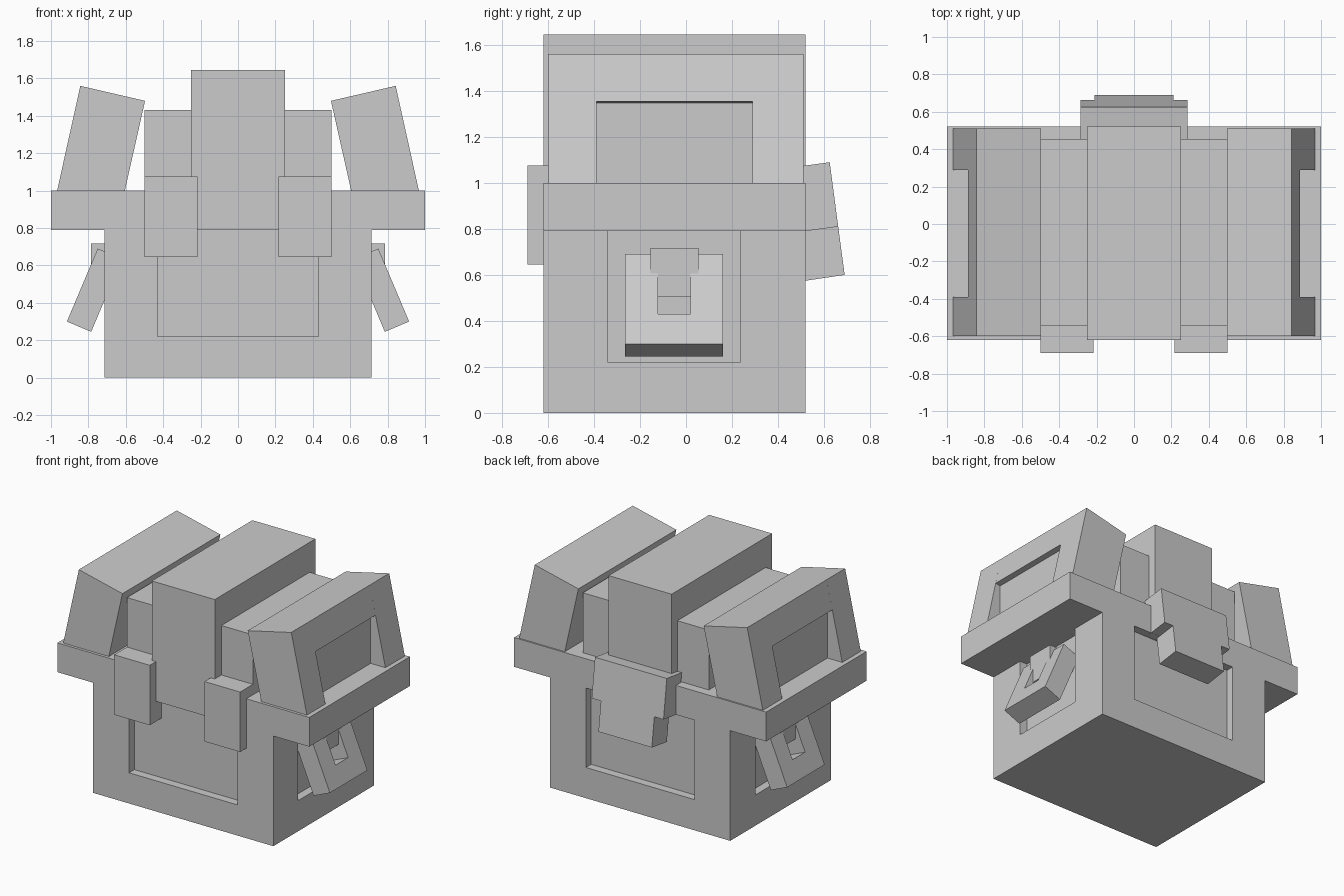
import bpy, bmesh

if "Cube" in bpy.data.objects:
    bpy.data.objects.remove(bpy.data.objects["Cube"])

grey = bpy.data.materials.new("plain_grey")
grey.diffuse_color = (0.6, 0.6, 0.6, 1)
grey.use_nodes = True
grey.node_tree.nodes["Principled BSDF"].inputs["Base Color"].default_value = grey.diffuse_color


def prisms(name, parts, axis="y"):
    """One object from extruded profiles; each part is (profile, start, end).
    Profiles are (x, z) pairs along y, or (y, z) pairs along x."""
    bm = bmesh.new()
    for pts, a, b in parts:
        ends = []
        for d in (a, b):
            ends.append([bm.verts.new((u, d, z) if axis == "y" else (d, u, z))
                         for u, z in pts])
        lo, hi = ends
        bm.faces.new(lo)
        bm.faces.new(hi[::-1])
        n = len(pts)
        for i in range(n):
            j = (i + 1) % n
            bm.faces.new((lo[j], lo[i], hi[i], hi[j]))
    bmesh.ops.recalc_face_normals(bm, faces=bm.faces)
    mesh = bpy.data.meshes.new(name)
    bm.to_mesh(mesh)
    bm.free()
    mesh.materials.append(grey)
    obj = bpy.data.objects.new(name, mesh)
    bpy.context.collection.objects.link(obj)
    return obj


def box(name, x0, x1, y0, y1, z0, z1):
    return prisms(name, [([(x0, z0), (x1, z0), (x1, z1), (x0, z1)], y0, y1)])


FRONT, BACK = -0.62, 0.52
W, RIM, TOP = 0.715, 0.79, 1.0
INSET = 0.06

# Chest body: base slab, inset core and four corner posts framing the panels
box("base", -W, W, FRONT, BACK, 0, 0.22)
box("inset_core", -W + INSET, W - INSET, FRONT + INSET, BACK - INSET, 0.22, RIM)
for s, side in ((1, "right"), (-1, "left")):
    xs = sorted((s * 0.43, s * W))
    box(f"front_post_{side}", *xs, FRONT, -0.34, 0.22, RIM)
    box(f"back_post_{side}", *xs, 0.235, BACK, 0.22, RIM)

# Lid: wide rim, middle block and raised centre band
box("lid_rim", -1, 1, FRONT, BACK, RIM, TOP)
box("lid_middle", -0.5, 0.5, -0.545, 0.455, TOP, 1.43)
box("lid_centre_band", -0.25, 0.25, FRONT, BACK, TOP, 1.645)

# Back clasp: tilted, wide upper part and narrower lower tongue
prisms("back_clasp", [
    ([(0.455, 1.067), (0.625, 1.09), (0.662, 0.81), (0.492, 0.787)], -0.285, 0.285),
    ([(0.492, 0.787), (0.662, 0.81), (0.69, 0.60), (0.52, 0.575)], -0.212, 0.212),
], axis="x")


def along(t, depth):
    """Point on the tilted handle's side profile."""
    return (0.75 + 0.165 * t - 0.13 * depth, 0.69 - 0.39 * t - 0.055 * depth)


def bar(s, t0, t1):
    return [(s * x, z) for x, z in
            (along(t0, 0), along(t1, 0), along(t1, 1), along(t0, 1))]


for s, side in ((1, "right"), (-1, "left")):
    # Leaning side lid with a vertical-backed recess in its outer face
    solid = [(0.605, TOP), (0.967, TOP), (0.843, 1.56), (0.497, 1.48)]
    notched = [(0.605, TOP), (0.85, TOP), (0.85, 1.347), (0.888, 1.355),
               (0.843, 1.56), (0.497, 1.48)]
    flip = lambda pts: [(s * x, z) for x, z in pts]
    prisms(f"side_lid_{side}", [(flip(solid), -0.60, -0.39),
                                (flip(notched), -0.39, 0.29),
                                (flip(solid), 0.29, 0.51)])

    # Front latch
    box(f"front_latch_{side}", *sorted((s * 0.217, s * 0.5)), -0.69, -0.545, 0.645, 1.075)

    # Handle ring hanging from a bracket
    box(f"handle_bracket_{side}", *sorted((s * 0.62, s * 0.785)), -0.155, 0.055, 0.505, 0.717)
    prisms(f"handle_{side}", [(bar(s, 0, 1), -0.265, -0.122),
                              (bar(s, 0, 1), 0.02, 0.16),
                              (bar(s, 0.667, 1), -0.122, 0.02),
                              (bar(s, 0, 0.2), -0.122, 0.02)])
